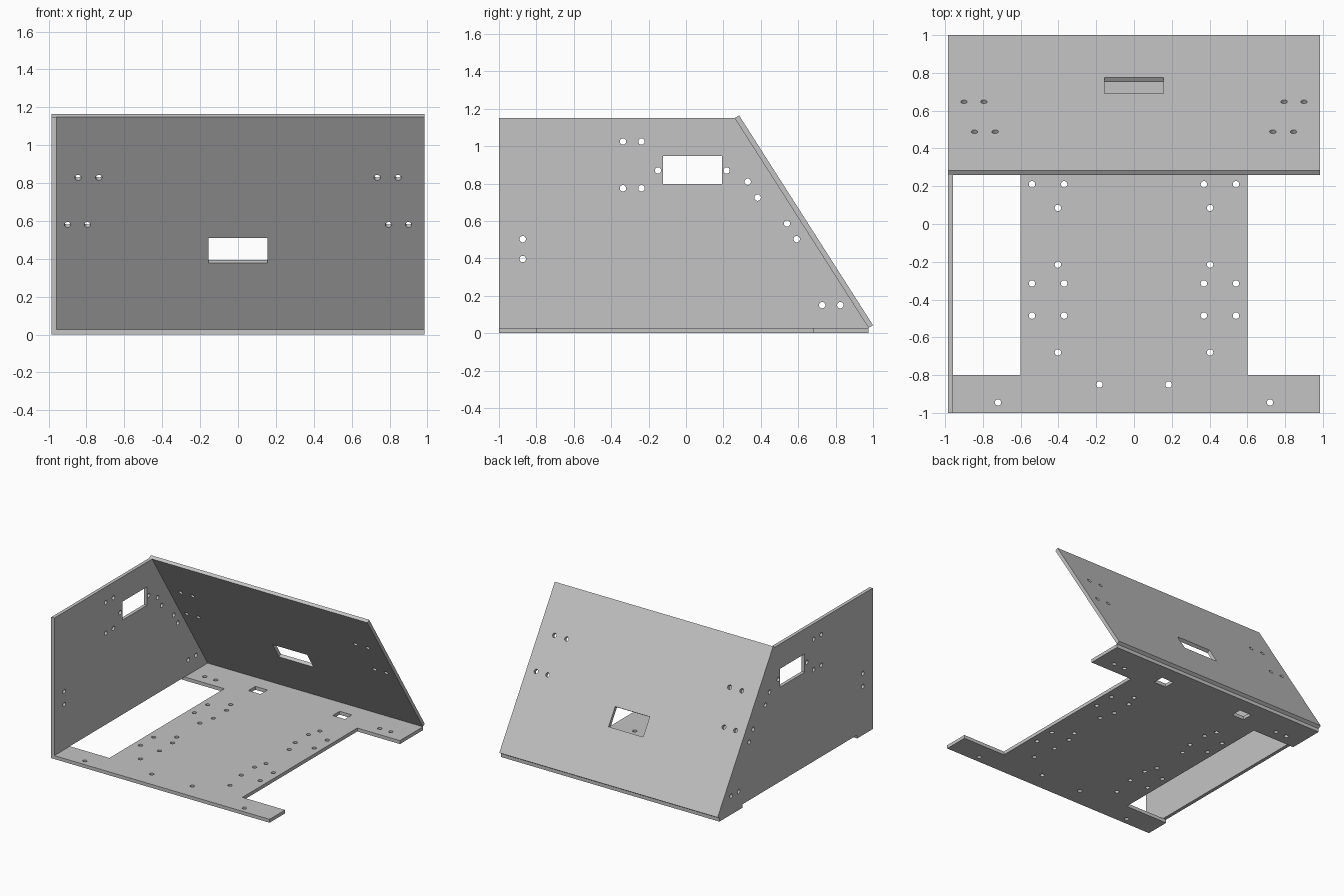
import bpy, bmesh, math
from mathutils import Matrix, Vector

cube = bpy.data.objects.get("Cube")
if cube:
    bpy.data.objects.remove(cube, do_unlink=True)

T = 0.028        # sheet thickness
HALF_W = 0.985   # half width of the bracket
HOLE_R = 0.017
HINGE_Y, CREST_Y, CREST_Z = 0.976, 0.26, 1.15

grey = bpy.data.materials.new("sheet_grey")
grey.use_nodes = True
colour = (0.55, 0.55, 0.55, 1)
grey.diffuse_color = colour
grey.node_tree.nodes["Principled BSDF"].inputs["Base Color"].default_value = colour


def circle(c, r=HOLE_R, n=24):
    return [(c[0] + r * math.cos(2 * math.pi * i / n),
             c[1] + r * math.sin(2 * math.pi * i / n)) for i in range(n)]


def rect(u0, u1, v0, v1):
    return [(u0, v0), (u1, v0), (u1, v1), (u0, v1)]


def mirrored(points):
    return [(s * u, v) for s in (-1, 1) for u, v in points]


def plate(name, outline, cutouts, origin, u, v):
    """Flat sheet: outline minus cutouts, thickened about the u-v plane."""
    curve = bpy.data.curves.new(name + "_profile", "CURVE")
    curve.dimensions = "2D"
    curve.fill_mode = "BOTH"
    curve.extrude = T / 2
    for loop in [outline] + cutouts:
        spline = curve.splines.new("POLY")
        spline.points.add(len(loop) - 1)
        for p, (a, b) in zip(spline.points, loop):
            p.co = (a, b, 0, 1)
        spline.use_cyclic_u = True
    helper = bpy.data.objects.new(name + "_profile", curve)
    bpy.context.collection.objects.link(helper)
    bpy.context.view_layer.update()
    graph = bpy.context.evaluated_depsgraph_get()
    mesh = bpy.data.meshes.new_from_object(helper.evaluated_get(graph))
    bpy.data.objects.remove(helper, do_unlink=True)

    u, v = Vector(u).normalized(), Vector(v).normalized()
    frame = Matrix((u, v, u.cross(v))).transposed().to_4x4()
    frame.translation = origin
    bm = bmesh.new()
    bm.from_mesh(mesh)
    bmesh.ops.remove_doubles(bm, verts=bm.verts, dist=0.0001)
    bmesh.ops.transform(bm, matrix=frame, verts=bm.verts)
    bmesh.ops.recalc_face_normals(bm, faces=bm.faces)
    bm.to_mesh(mesh)
    bm.free()
    mesh.name = name
    mesh.materials.clear()
    mesh.materials.append(grey)
    obj = bpy.data.objects.new(name, mesh)
    bpy.context.collection.objects.link(obj)
    bpy.ops.object.select_all(action="DESELECT")
    obj.select_set(True)
    bpy.context.view_layer.objects.active = obj
    bpy.ops.object.shade_smooth_by_angle(angle=math.radians(30))
    return obj


# Base: waisted sheet with front and rear flanges
half = [(HALF_W, -1), (HALF_W, -0.8), (0.6, -0.8),
        (0.6, 0.68), (HALF_W, 0.68), (HALF_W, HINGE_Y)]
base_outline = half + [(-x, y) for x, y in reversed(half)]
base_holes = [(u, v) for u in (0.54, 0.37) for v in (0.38, 0.21, -0.315, -0.485)]
base_holes += [(0.403, v) for v in (0.48, 0.085, -0.215, -0.68)]
base_holes += [(0.183, -0.85), (0.72, -0.945), (0.74, 0.77), (0.84, 0.77)]
slots = [rect(c - 0.055, c + 0.055, 0.755, 0.845) for c in (-0.38, 0.38)]
plate("base_plate", base_outline,
      [circle(c) for c in mirrored(base_holes)] + slots,
      (0, 0, T / 2), (1, 0, 0), (0, 1, 0))

# Side wall: stands on the base at the -x edge
wall_outline = [(-1, T), (HINGE_Y, T), (CREST_Y, CREST_Z), (-1, CREST_Z)]
wall_holes = [(u, v) for u in (-0.337, -0.238) for v in (1.025, 0.775)]
wall_holes += [(-0.15, 0.87), (0.217, 0.87), (0.33, 0.81), (0.383, 0.725),
               (0.54, 0.587), (0.592, 0.503), (0.728, 0.15), (0.825, 0.15),
               (-0.873, 0.503), (-0.873, 0.397)]
plate("side_wall", wall_outline,
      [circle(c) for c in wall_holes] + [rect(-0.123, 0.193, 0.798, 0.948)],
      (-HALF_W + T / 2, 0, 0), (0, 1, 0), (0, 0, 1))

# Back panel: leans forward along the sloped wall edge
slope = Vector((0, CREST_Y - HINGE_Y, CREST_Z - T))
outward = Vector((0, slope.z, -slope.y)).normalized()
back_holes = [(0.9, 0.655), (0.795, 0.655), (0.845, 0.95), (0.735, 0.95)]
plate("back_panel", rect(-HALF_W, HALF_W, 0, slope.length),
      [circle(c) for c in mirrored(back_holes)] + [rect(-0.157, 0.155, 0.415, 0.572)],
      Vector((0, HINGE_Y, T)) + outward * T / 2, (1, 0, 0), slope)
